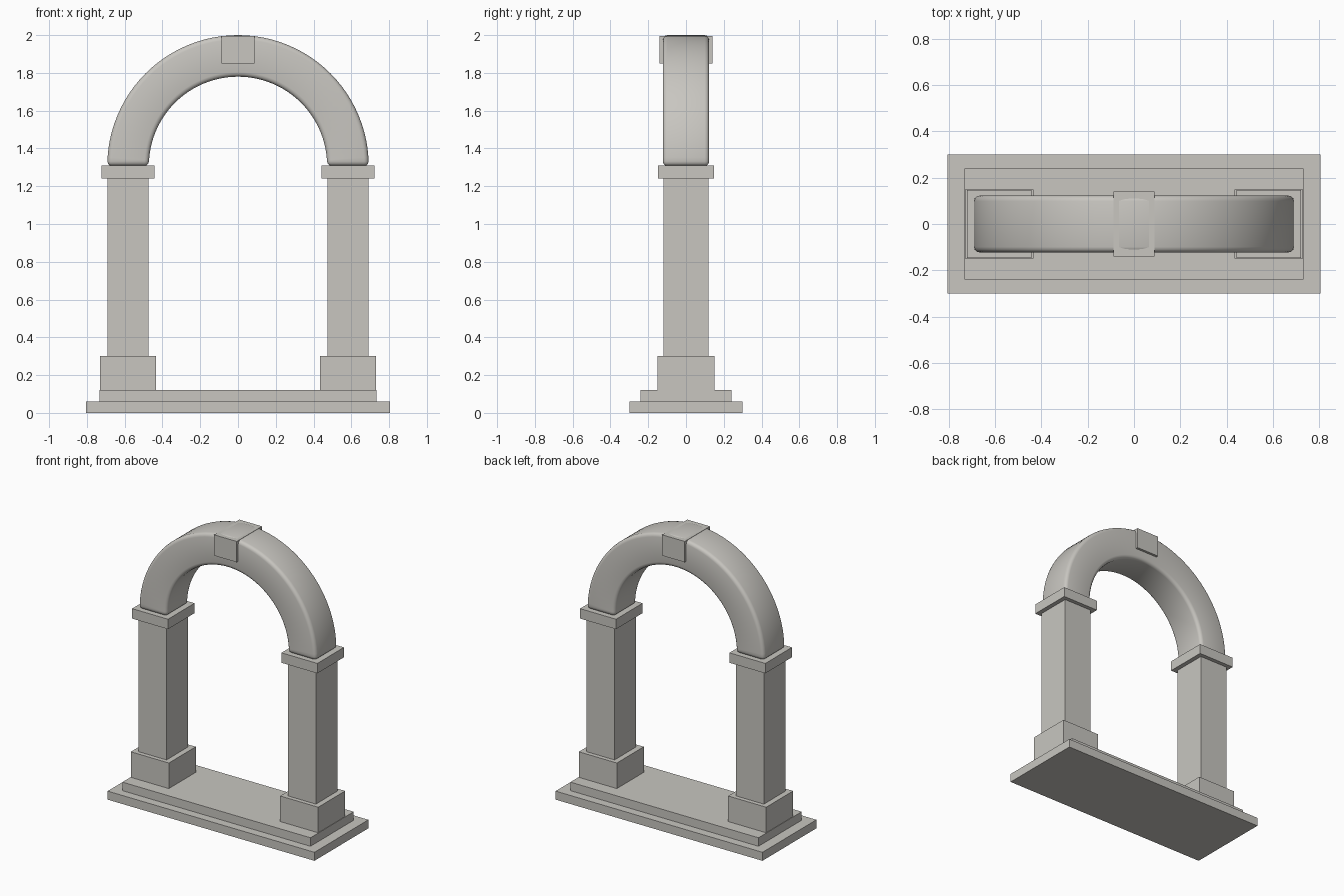
import bpy
import bmesh
from math import pi, sin, cos

cube = bpy.data.objects.get("Cube")
if cube:
    bpy.data.objects.remove(cube, do_unlink=True)

# Pale stone used throughout
stone = bpy.data.materials.new("pale stone")
stone.use_nodes = True
colour = (0.58, 0.565, 0.53, 1)
stone.diffuse_color = colour
stone.node_tree.nodes["Principled BSDF"].inputs["Base Color"].default_value = colour


def finish(name, bm):
    bmesh.ops.recalc_face_normals(bm, faces=bm.faces)
    mesh = bpy.data.meshes.new(name)
    bm.to_mesh(mesh)
    bm.free()
    mesh.materials.append(stone)
    obj = bpy.data.objects.new(name, mesh)
    bpy.context.collection.objects.link(obj)
    return obj


def block(name, x, half_x, half_y, bottom, top):
    bm = bmesh.new()
    bmesh.ops.create_cube(bm, size=2)
    for v in bm.verts:
        v.co.x = x + v.co.x * half_x
        v.co.y *= half_y
        v.co.z = bottom if v.co.z < 0 else top
    return finish(name, bm)


# Stepped base
block("base_slab", 0, 0.806, 0.3, 0, 0.06)
block("base_step", 0, 0.733, 0.24, 0.06, 0.12)

# Paired columns
RADIUS = 0.582
for side, sign in (("left", 1), ("right", -1)):
    x = sign * RADIUS
    block(side + "_plinth", x, 0.148, 0.15, 0.12, 0.3)
    block(side + "_column", x, 0.109, 0.12, 0.3, 1.24)
    block(side + "_capital", x, 0.14, 0.148, 1.24, 1.31)


# Half-ring arch: a rectangular section swept over half a turn
def arch(name, centre_z, inner, outer, half_y, steps):
    bm = bmesh.new()
    rings = []
    for i in range(steps + 1):
        a = pi * i / steps
        section = [(inner, -half_y), (outer, -half_y), (outer, half_y), (inner, half_y)]
        rings.append([bm.verts.new((r * cos(a), y, centre_z + r * sin(a)))
                      for r, y in section])
    for a, b in zip(rings, rings[1:]):
        for j in range(4):
            k = (j + 1) % 4
            bm.faces.new((a[j], a[k], b[k], b[j]))
    bm.faces.new(rings[0])
    bm.faces.new(rings[-1])
    for f in bm.faces:
        f.smooth = True
    obj = finish(name, bm)
    bevel = obj.modifiers.new("rounded edges", "BEVEL")
    bevel.width = 0.024
    bevel.segments = 3
    bevel.limit_method = "ANGLE"
    return obj


arch("arch", 1.308, 0.472, 0.692, 0.123, 48)

# Keystone, its top just under the crown of the arch
block("keystone", 0, 0.088, 0.14, 1.85, 1.9965)
